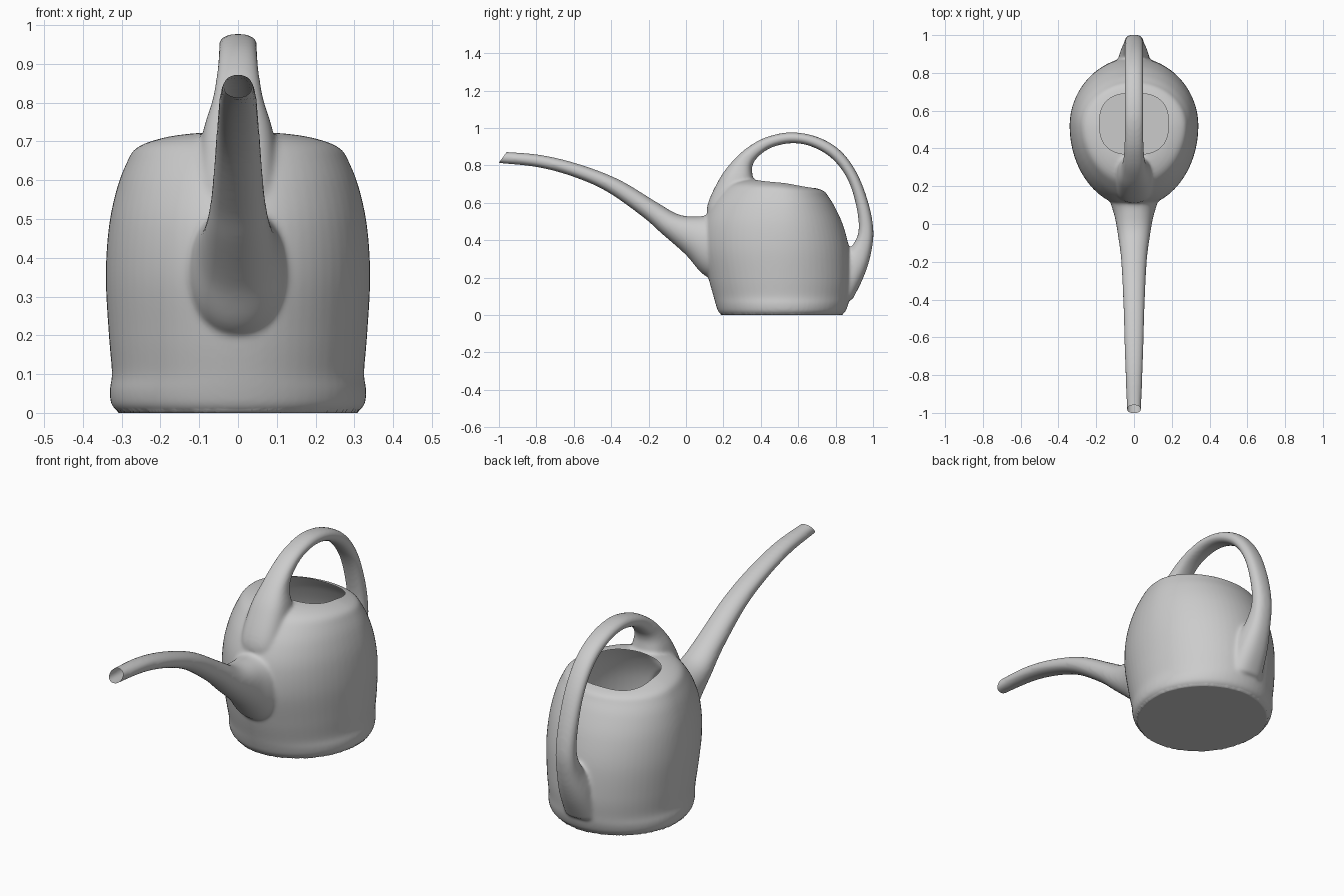
import bpy, bmesh, math
from mathutils import Vector

if "Cube" in bpy.data.objects:
    bpy.data.objects.remove(bpy.data.objects["Cube"])

SEG = 64


def dense(rows, n=6):
    """Catmull-Rom interpolation of rows of numbers."""
    out = []
    for i in range(len(rows) - 1):
        p0, p1 = rows[max(i - 1, 0)], rows[i]
        p2, p3 = rows[i + 1], rows[min(i + 2, len(rows) - 1)]
        for k in range(n):
            t = k / n
            out.append([0.5 * (2 * b + (c - a) * t + (2 * a - 5 * b + 4 * c - d) * t * t
                               + (3 * b - a - 3 * c + d) * t ** 3)
                        for a, b, c, d in zip(p0, p1, p2, p3)])
    out.append(list(rows[-1]))
    return out


def power(v, e):
    return math.copysign(abs(v) ** e, v)


def loft(bm, rings):
    """Closed solid through a list of point rings."""
    vs = [[bm.verts.new(p) for p in r] for r in rings]
    for a, b in zip(vs, vs[1:]):
        for i in range(len(a)):
            j = (i + 1) % len(a)
            bm.faces.new((a[i], a[j], b[j], b[i]))
    bm.faces.new(vs[0][::-1])
    bm.faces.new(vs[-1])


def angles():
    return [2 * math.pi * i / SEG for i in range(SEG)]


def body_ring(row):
    z, w, front, back, tilt = row
    mid = 0.52
    pts = []
    for a in angles():
        c, s = math.cos(a), math.sin(a)
        y = mid + s * ((back - mid) if s > 0 else (mid - front))
        pts.append((w * c, y, z - tilt * s))
    return pts


def tube_ring(row, e, grow=0.003):
    """Ring spanning an outer and an inner edge point in the side view."""
    y1, z1, y2, z2, w = row
    mid = Vector((0, (y1 + y2) / 2, (z1 + z2) / 2))
    half = Vector((0, (y1 - y2) / 2, (z1 - z2) / 2))
    half *= 1 + grow / half.length
    return [mid + Vector((w + grow, 0, 0)) * power(math.cos(a), e)
            + half * power(math.sin(a), e) for a in angles()]


def mesh_object(name, bm):
    bmesh.ops.recalc_face_normals(bm, faces=bm.faces)
    me = bpy.data.meshes.new(name)
    bm.to_mesh(me)
    bm.free()
    ob = bpy.data.objects.new(name, me)
    bpy.context.collection.objects.link(ob)
    return ob


bm = bmesh.new()

# Body: height, half width, front y, back y, tilt towards the back
body = [(0.0, 0.305, 0.19, 0.83, 0), (0.02, 0.326, 0.172, 0.853, 0),
        (0.06, 0.331, 0.158, 0.868, 0), (0.1, 0.325, 0.147, 0.874, 0),
        (0.2, 0.333, 0.12, 0.882, 0), (0.35, 0.341, 0.09, 0.873, 0),
        (0.48, 0.333, 0.095, 0.84, 0), (0.58, 0.312, 0.13, 0.795, 0),
        (0.645, 0.287, 0.18, 0.76, 0.01), (0.68, 0.265, 0.225, 0.74, 0.018),
        (0.7, 0.215, 0.29, 0.69, 0.02), (0.71, 0.15, 0.37, 0.62, 0.015),
        (0.712, 0.05, 0.47, 0.55, 0.005)]
loft(bm, [body_ring(r) for r in dense(body)])

# Spout: upper edge y z, lower edge y z, half width
spout = [(-1.02, 0.872, -1.06, 0.816, 0.034), (-0.96, 0.87, -1.0, 0.815, 0.035),
         (-0.77, 0.852, -0.79, 0.793, 0.043), (-0.57, 0.803, -0.6, 0.742, 0.049),
         (-0.36, 0.722, -0.42, 0.662, 0.055), (-0.16, 0.602, -0.23, 0.528, 0.065),
         (-0.04, 0.535, -0.13, 0.44, 0.078), (0.07, 0.525, 0.0, 0.325, 0.098),
         (0.16, 0.535, 0.1, 0.215, 0.125), (0.3, 0.5, 0.24, 0.16, 0.15)]
loft(bm, [tube_ring(r, 0.95) for r in dense(spout)])

# Handle: outer edge y z, inner edge y z, half width
handle = [(0.14, 0.46, 0.31, 0.48, 0.1), (0.115, 0.575, 0.33, 0.61, 0.1),
          (0.18, 0.725, 0.355, 0.715, 0.088), (0.25, 0.82, 0.35, 0.79, 0.063),
          (0.33, 0.893, 0.38, 0.845, 0.052), (0.43, 0.948, 0.455, 0.898, 0.047),
          (0.56, 0.974, 0.565, 0.922, 0.046), (0.7, 0.95, 0.675, 0.903, 0.046),
          (0.82, 0.88, 0.785, 0.837, 0.046), (0.91, 0.76, 0.868, 0.725, 0.046),
          (0.972, 0.6, 0.915, 0.575, 0.046), (0.999, 0.45, 0.925, 0.445, 0.047),
          (0.984, 0.32, 0.885, 0.36, 0.055), (0.945, 0.2, 0.82, 0.28, 0.075),
          (0.885, 0.08, 0.75, 0.15, 0.09)]
loft(bm, [tube_ring(r, 0.82) for r in dense(handle)])
can = mesh_object("watering_can", bm)

# Filling hole cutter: rounded upright prism
HOLE_Y, HOLE_A, HOLE_B, HOLE_E = 0.53, 0.182, 0.162, 0.75
bm = bmesh.new()
loft(bm, [[(HOLE_A * power(math.cos(a), HOLE_E),
            HOLE_Y + HOLE_B * power(math.sin(a), HOLE_E), z) for a in angles()]
          for z in (0.4, 0.79)])
cutter = mesh_object("hole_cutter", bm)
cutter.hide_render = True

# Fuse the parts into one skin, soften the joints and cut the hole
m = can.modifiers.new("fuse", 'REMESH')
m.mode = 'VOXEL'
m.voxel_size = 0.008
m = can.modifiers.new("soften", 'SMOOTH')
m.factor = 0.5
m.iterations = 12
m = can.modifiers.new("hole", 'BOOLEAN')
m.operation = 'DIFFERENCE'
m.solver = 'EXACT'
m.object = cutter
deps = bpy.context.evaluated_depsgraph_get()
fused = bpy.data.meshes.new_from_object(can.evaluated_get(deps))
can.modifiers.clear()
can.data = fused
bpy.data.objects.remove(cutter)

# Open the skin into a thin shell: drop the hole's walls and floor
bm = bmesh.new()
bm.from_mesh(fused)


def in_hole(p):
    return (0.39 < p.z < 0.8 and abs(p.x / HOLE_A) ** (2 / HOLE_E)
            + abs((p.y - HOLE_Y) / HOLE_B) ** (2 / HOLE_E) < 1.003)


bmesh.ops.delete(bm, geom=[f for f in bm.faces if in_hole(f.calc_center_median())],
                 context='FACES')

# Slanted open spout tip
bmesh.ops.bisect_plane(bm, geom=bm.verts[:] + bm.edges[:] + bm.faces[:],
                       plane_co=(0, -0.98, 0.8425), plane_no=(0, -0.055, 0.04),
                       clear_outer=True)

# Flat base on the ground
for v in bm.verts:
    if v.co.z < 0.006:
        v.co.z = 0
for f in bm.faces:
    f.smooth = True
bm.to_mesh(fused)
bm.free()
can.data.name = "watering_can"
